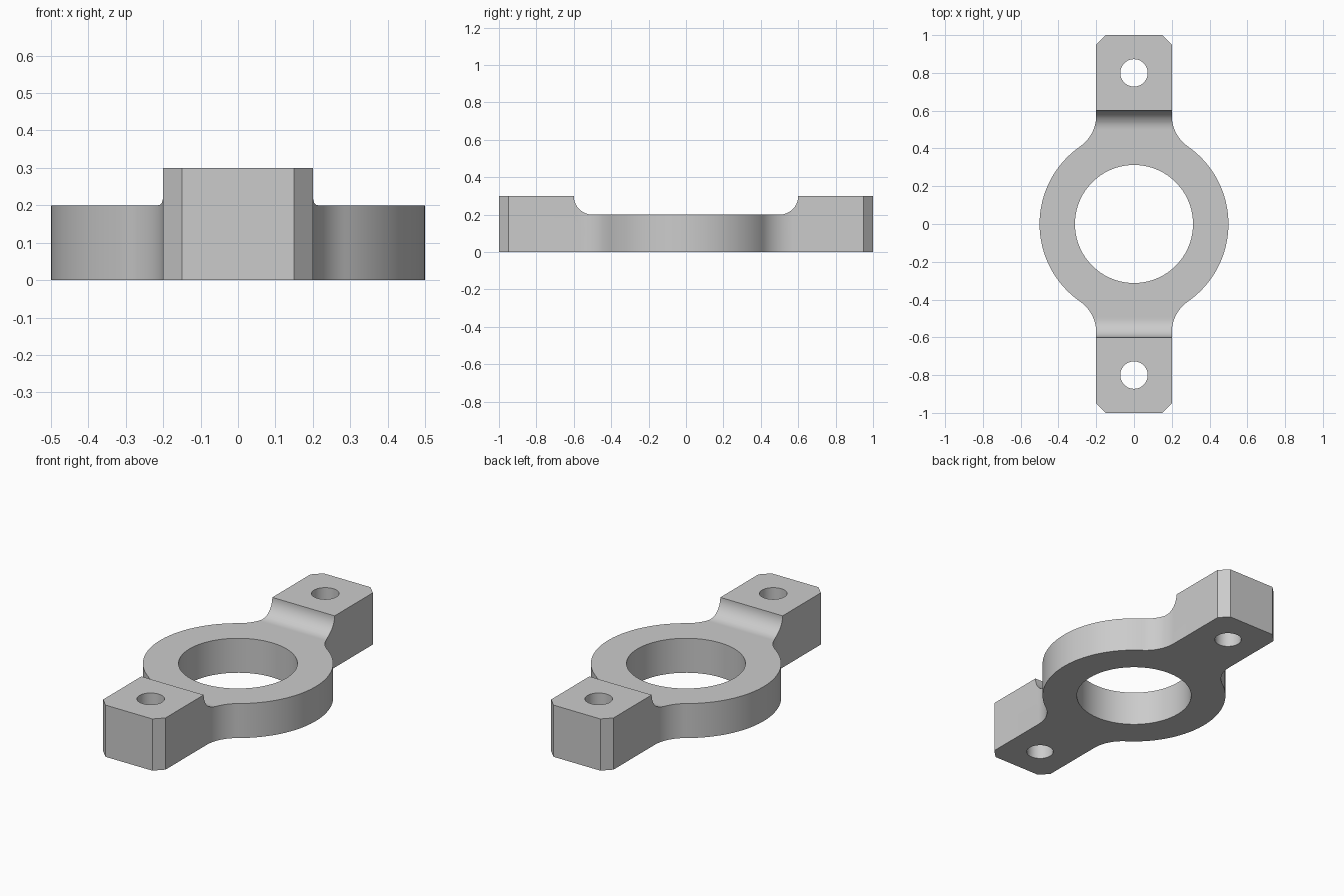
import bpy
import bmesh
from math import pi, cos, sin, atan2, sqrt, radians

RING_R, BORE_R, BOLT_R = 0.5, 0.3125, 0.0725
TAB_W, TAB_END, CHAMFER = 0.2, 1.0, 0.05
BLEND_R, STEP_R = 0.2, 0.1
LOW, HIGH = 0.2, 0.3

if "Cube" in bpy.data.objects:
    bpy.data.objects.remove(bpy.data.objects["Cube"])

steel = bpy.data.materials.new("light grey metal")
steel.use_nodes = True
steel.diffuse_color = (0.6, 0.6, 0.6, 1)
steel.node_tree.nodes["Principled BSDF"].inputs["Base Color"].default_value = (0.6, 0.6, 0.6, 1)


def arc(cx, cy, r, a0, a1, n):
    """Points along an arc from angle a0 to a1."""
    return [(cx + r * cos(a0 + (a1 - a0) * i / n),
             cy + r * sin(a0 + (a1 - a0) * i / n)) for i in range(n + 1)]


def prism(name, points, start, end, place):
    """Extrude a closed profile; place maps (u, v, depth) to x, y, z."""
    bm = bmesh.new()
    verts = [bm.verts.new(place(u, v, start)) for u, v in points]
    face = bm.faces.new(verts)
    top = bmesh.ops.extrude_face_region(bm, geom=[face])
    shift = [b - a for a, b in zip(place(0, 0, start), place(0, 0, end))]
    bmesh.ops.translate(bm, vec=shift,
                        verts=[v for v in top["geom"] if isinstance(v, bmesh.types.BMVert)])
    bmesh.ops.recalc_face_normals(bm, faces=bm.faces)
    mesh = bpy.data.meshes.new(name)
    bm.to_mesh(mesh)
    bm.free()
    mesh.materials.append(steel)
    obj = bpy.data.objects.new(name, mesh)
    bpy.context.collection.objects.link(obj)
    return obj


def upright(u, v, d):
    return (u, v, d)


def crosswise(u, v, d):
    return (d, u, v)


# Outline: a quarter of ring, blend and chamfered tab, mirrored to all four
blend_x = TAB_W + BLEND_R
blend_y = sqrt((RING_R + BLEND_R) ** 2 - blend_x ** 2)
join = atan2(blend_y, blend_x)
quarter = arc(0, 0, RING_R, 0, join, 24)
quarter += arc(blend_x, blend_y, BLEND_R, join + pi, pi, 16)[1:]
quarter += [(TAB_W, TAB_END - CHAMFER), (TAB_W - CHAMFER, TAB_END)]
half = quarter + [(-x, y) for x, y in reversed(quarter)]
outline = half + [(-x, -y) for x, y in half[1:-1]]
bracket = prism("bracket_body", outline, 0, HIGH, upright)

# Cutters: lowered middle with rounded steps, large bore, bolt holes
step = STEP_R + RING_R
saddle = arc(-RING_R, HIGH, STEP_R, pi, 1.5 * pi, 16)
saddle += arc(RING_R, HIGH, STEP_R, 1.5 * pi, 2 * pi, 16)
saddle += [(step, HIGH + 0.2), (-step, HIGH + 0.2)]
cutters = [prism("saddle_cutter", saddle, -1, 1, crosswise)]
for name, y, r, n in (("bore_cutter", 0, BORE_R, 96),
                      ("front_bolt_cutter", -0.8, BOLT_R, 48),
                      ("back_bolt_cutter", 0.8, BOLT_R, 48)):
    cutters.append(prism(name, arc(0, y, r, 0, 2 * pi, n)[:-1], -0.2, 0.6, upright))

bpy.ops.object.select_all(action="DESELECT")
bpy.context.view_layer.objects.active = bracket
bracket.select_set(True)
for cutter in cutters:
    mod = bracket.modifiers.new(cutter.name, "BOOLEAN")
    mod.operation, mod.solver, mod.object = "DIFFERENCE", "EXACT", cutter
    bpy.ops.object.modifier_apply(modifier=mod.name)
for cutter in cutters:
    bpy.data.objects.remove(cutter)

# Smooth the curved walls, keep the machined edges crisp
bpy.ops.object.shade_smooth_by_angle(angle=radians(30))
